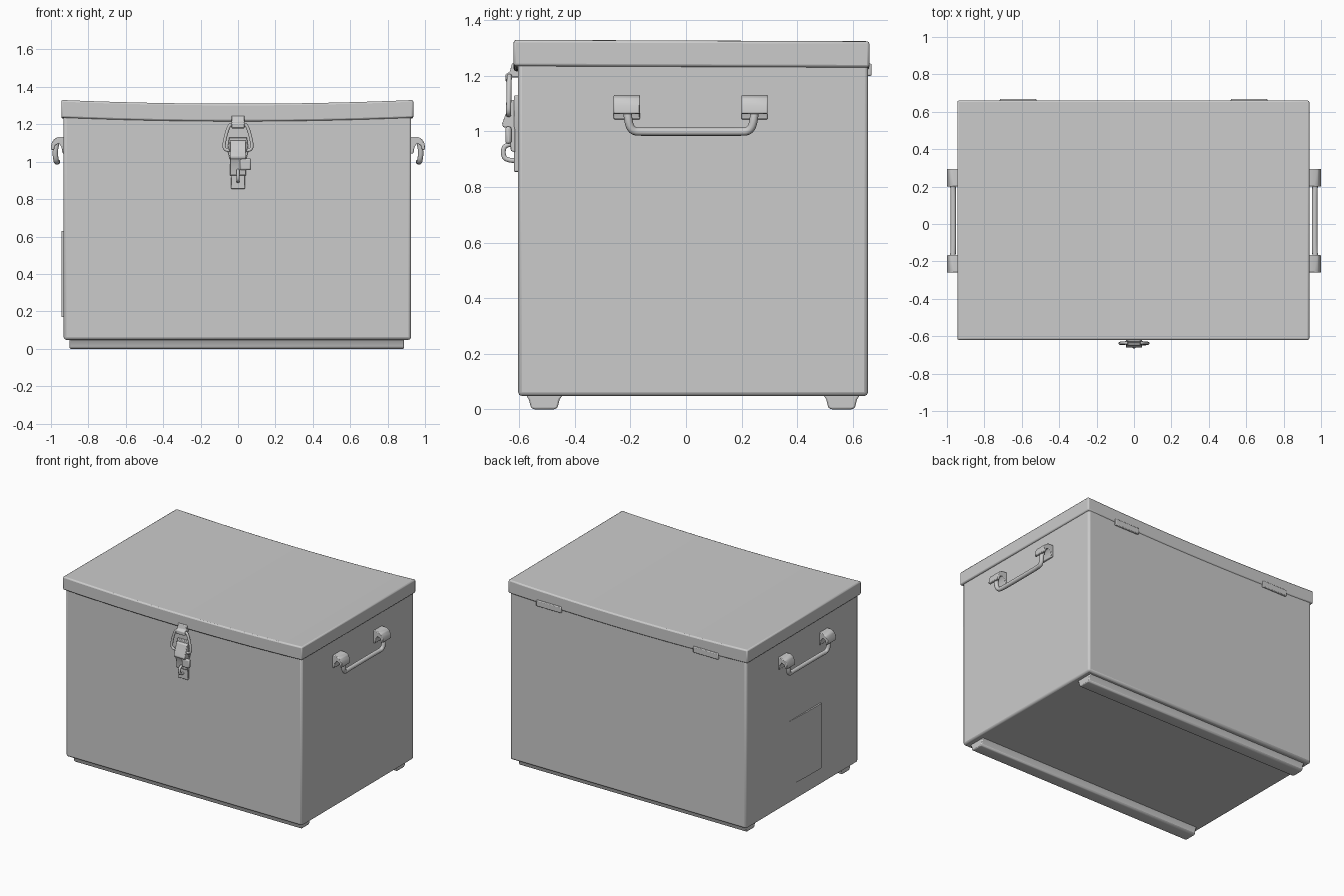
import bpy, bmesh
from mathutils import Vector

if "Cube" in bpy.data.objects:
    bpy.data.objects.remove(bpy.data.objects["Cube"])


def finish(name, bm, bevel=0.0, segments=2):
    bmesh.ops.recalc_face_normals(bm, faces=bm.faces[:])
    mesh = bpy.data.meshes.new(name)
    bm.to_mesh(mesh)
    bm.free()
    obj = bpy.data.objects.new(name, mesh)
    bpy.context.collection.objects.link(obj)
    if bevel:
        mod = obj.modifiers.new("Bevel", 'BEVEL')
        mod.width, mod.segments = bevel, segments
        mod.limit_method = 'ANGLE'
        mod.angle_limit = 0.5
    bpy.ops.object.select_all(action='DESELECT')
    obj.select_set(True)
    bpy.context.view_layer.objects.active = obj
    bpy.ops.object.shade_smooth_by_angle(angle=0.7)
    return obj


def prism(name, profile, axis, a, b, bevel=0.0, sx=1):
    """Extrude a 2D profile (the other two axes, in order) from a to b."""
    def place(p, t):
        co = list(p)
        co.insert(axis, t)
        return (co[0] * sx, co[1], co[2])
    bm = bmesh.new()
    lo = [bm.verts.new(place(p, a)) for p in profile]
    hi = [bm.verts.new(place(p, b)) for p in profile]
    bm.faces.new(lo)
    bm.faces.new(hi)
    n = len(profile)
    for i in range(n):
        j = (i + 1) % n
        bm.faces.new((lo[i], lo[j], hi[j], hi[i]))
    return finish(name, bm, bevel)


def box(name, lo, hi, bevel=0.0):
    rect = [(lo[0], lo[1]), (hi[0], lo[1]), (hi[0], hi[1]), (lo[0], hi[1])]
    return prism(name, rect, 2, lo[2], hi[2], bevel)


def tube(name, points, radius):
    """Round bar along a smooth path."""
    cu = bpy.data.curves.new(name + "_path", 'CURVE')
    cu.dimensions = '3D'
    cu.bevel_depth, cu.bevel_resolution = radius, 3
    cu.resolution_u, cu.use_fill_caps = 6, True
    sp = cu.splines.new('NURBS')
    sp.points.add(len(points) - 1)
    for p, co in zip(sp.points, points):
        p.co = (*co, 1)
    sp.order_u, sp.use_endpoint_u = 3, True
    tmp = bpy.data.objects.new(name + "_path", cu)
    bpy.context.collection.objects.link(tmp)
    bpy.context.view_layer.update()
    mesh = bpy.data.meshes.new_from_object(
        tmp.evaluated_get(bpy.context.evaluated_depsgraph_get()))
    bm = bmesh.new()
    bm.from_mesh(mesh)
    bpy.data.objects.remove(tmp)
    bpy.data.meshes.remove(mesh)
    return finish(name, bm)


# Chest body
box("chest_body", (-0.932, -0.604, 0.048), (0.926, 0.655, 1.27), 0.014)

# Lid, sagging slightly toward the middle
bm = bmesh.new()
bmesh.ops.create_cube(bm, size=1)
for v in bm.verts:
    v.co = Vector((-0.004 + v.co.x * 1.882, 0.02 + v.co.y * 1.28, 1.283 + v.co.z * 0.094))
long_edges = [e for e in bm.edges if abs(e.verts[0].co.x - e.verts[1].co.x) > 1]
bmesh.ops.subdivide_edges(bm, edges=long_edges, cuts=15, use_grid_fill=True)
for v in bm.verts:
    v.co.z -= 0.02 * (1 - (v.co.x / 0.945) ** 2) + 0.004 * (v.co.y + 0.62)
finish("lid", bm, 0.009)

# Runners under the front and back edges
for side, y in (("front", -0.51), ("back", 0.56)):
    prism(side + "_runner",
          [(y - 0.068, 0.055), (y - 0.055, 0.035), (y - 0.048, 0.006), (y - 0.038, 0.0),
           (y + 0.038, 0.0), (y + 0.048, 0.006), (y + 0.055, 0.035), (y + 0.068, 0.055)],
          0, -0.9, 0.888, 0.006)

# Carrying handles: two curled brackets and a drop bar per side
hook = [(0.92, 1.132), (0.962, 1.132), (0.985, 1.12), (0.998, 1.095), (1.0, 1.065),
        (0.984, 1.062), (0.978, 1.088), (0.958, 1.098), (0.944, 1.08), (0.938, 1.045),
        (0.92, 1.042)]
for side, sx in (("right", 1), ("left", -1)):
    for end, y in (("front", -0.213), ("back", 0.247)):
        # profile is in x and z, extruded along y
        prism(f"{side}_{end}_bracket", hook, 1, y - 0.047, y + 0.047, 0.004, sx)
    path = [(0.967, -0.212, 1.108), (0.98, -0.212, 1.06), (0.972, -0.198, 1.0),
            (0.966, -0.15, 0.999), (0.966, 0.018, 0.999), (0.966, 0.186, 0.999),
            (0.972, 0.234, 1.0), (0.98, 0.248, 1.06), (0.967, 0.248, 1.108)]
    tube(f"{side}_handle_bar", [(x * sx, y, z) for x, y, z in path], 0.015)

# Hinge leaves under the back of the lid
for side, x in (("left", -0.62), ("right", 0.615)):
    box(side + "_hinge", (x - 0.098, 0.645, 1.2), (x + 0.098, 0.668, 1.244), 0.005)

# Faint raised patch on the left side, fading out toward the back
prism("side_patch", [(-0.925, -0.175), (-0.944, -0.175), (-0.942, 0.0), (-0.925, 0.33)],
      2, 0.17, 0.63)

# Latch: catch on the lid (y-z profile)
prism("latch_catch", [(-0.6, 1.245), (-0.626, 1.245), (-0.634, 1.215), (-0.65, 1.205),
                      (-0.65, 1.18), (-0.636, 1.178), (-0.625, 1.195), (-0.6, 1.195)],
      0, -0.035, 0.035, 0.004)
# Latch: wire loop pulling the catch down
tube("latch_loop", [(-0.045, -0.638, 1.06), (-0.072, -0.638, 1.06), (-0.076, -0.638, 1.1),
                    (-0.05, -0.636, 1.195), (-0.03, -0.635, 1.2), (0.03, -0.635, 1.2),
                    (0.05, -0.636, 1.195), (0.076, -0.638, 1.1), (0.072, -0.638, 1.06),
                    (0.045, -0.638, 1.06)], 0.009)
# Latch: base plate (x-z outline)
prism("latch_plate", [(-0.037, 0.855), (0.037, 0.855), (0.04, 1.0), (0.056, 1.06),
                      (0.048, 1.13), (-0.048, 1.13), (-0.056, 1.06), (-0.04, 1.0)],
      1, -0.619, -0.6, 0.004)
# Latch: lever with its lip kicked outward
prism("latch_lever", [(-0.615, 1.115), (-0.634, 1.11), (-0.646, 1.07), (-0.662, 1.028),
                      (-0.658, 1.015), (-0.648, 1.015), (-0.636, 0.985), (-0.63, 0.93),
                      (-0.615, 0.925)],
      0, -0.043, 0.043, 0.004)
# Latch: thumb tab and padlock staple
box("latch_tab", (0.01, -0.65, 0.955), (0.07, -0.628, 1.018), 0.009)
tube("latch_staple", [(0, -0.61, 0.955), (0, -0.65, 0.955), (0, -0.66, 0.925),
                      (0, -0.65, 0.895), (0, -0.61, 0.895)], 0.009)
